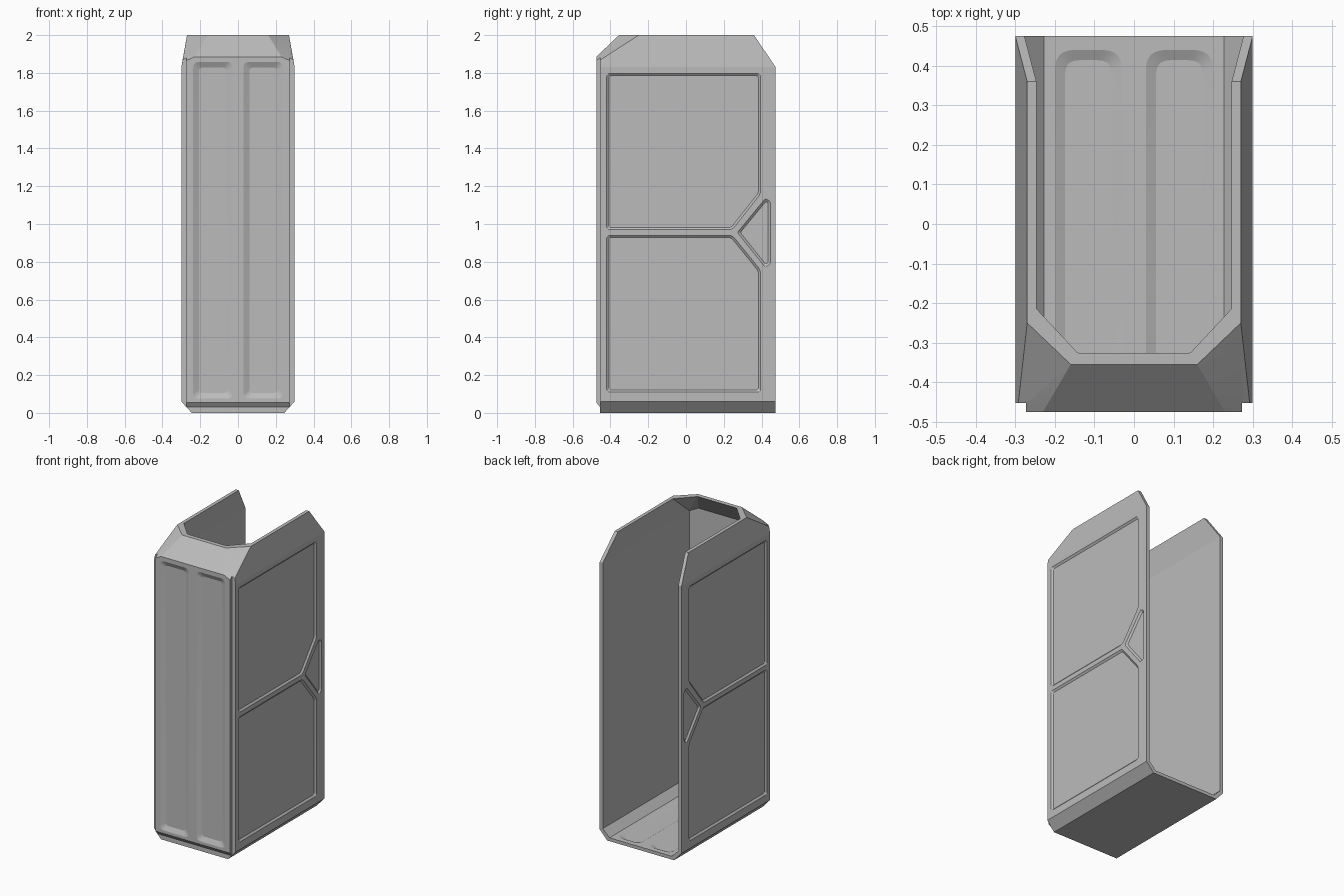
import bpy, bmesh
from math import radians
from mathutils import Vector

cube = bpy.data.objects.get("Cube")
if cube:
    bpy.data.objects.remove(cube, do_unlink=True)

grey = bpy.data.materials.new("light grey metal")
grey.use_nodes = True
colour = (0.5, 0.5, 0.5, 1)
grey.diffuse_color = colour
grey.node_tree.nodes["Principled BSDF"].inputs["Base Color"].default_value = colour


def hull(name, points):
    """Convex solid around the points."""
    bm = bmesh.new()
    for p in points:
        bm.verts.new(p)
    res = bmesh.ops.convex_hull(bm, input=bm.verts)
    loose = {g for g in res["geom_interior"] + res["geom_unused"] if isinstance(g, bmesh.types.BMVert)}
    bmesh.ops.delete(bm, geom=list(loose), context="VERTS")
    bmesh.ops.dissolve_limit(bm, angle_limit=radians(0.5), verts=bm.verts, edges=bm.edges)
    bmesh.ops.recalc_face_normals(bm, faces=bm.faces)
    mesh = bpy.data.meshes.new(name)
    bm.to_mesh(mesh)
    bm.free()
    mesh.materials.append(grey)
    ob = bpy.data.objects.new(name, mesh)
    bpy.context.collection.objects.link(ob)
    return ob


def both(points):
    return [(s * x, y, z) for s in (1, -1) for x, y, z in points]


def inset(poly, d):
    """Move a counter-clockwise outline inwards by d."""
    out = []
    for i, p in enumerate(poly):
        a = (p - poly[i - 1]).normalized()
        b = (poly[(i + 1) % len(poly)] - p).normalized()
        n1, n2 = Vector((-a.y, a.x)), Vector((-b.y, b.x))
        out.append(p + (n1 + n2) * d / (1 + n1.dot(n2)))
    return out


def rounded(poly, r, steps=6):
    out = []
    for i, p in enumerate(poly):
        a = p + (poly[i - 1] - p).normalized() * r
        b = p + (poly[(i + 1) % len(poly)] - p).normalized() * r
        for k in range(steps + 1):
            t = k / steps
            out.append(a * (1 - t) ** 2 + p * 2 * t * (1 - t) + b * t * t)
    return out


def carve(target, cutter):
    mod = target.modifiers.new("cut", "BOOLEAN")
    mod.operation = "DIFFERENCE"
    mod.solver = "EXACT"
    mod.object = cutter
    bpy.context.view_layer.objects.active = target
    bpy.ops.object.modifier_apply(modifier=mod.name)
    bpy.data.objects.remove(cutter, do_unlink=True)


def recess(target, outline, r, depth, slope, place):
    """Sunken panel with sloped edges; place(u, v, h) maps to space."""
    poly = [Vector(p) for p in outline]
    rim, base = rounded(poly, r), rounded(inset(poly, slope), r * 0.7)
    pts = [place(p.x, p.y, h) for h in (0, 0.015) for p in rim]
    pts += [place(p.x, p.y, -depth) for p in base]
    carve(target, hull("recess_cutter", pts))


def rect(u0, u1, v0, v1):
    return [(u0, v0), (u1, v0), (u1, v1), (u0, v1)]


# Outer casing with tapered top and chamfered underside
casing = hull("casing", both([
    (0.245, -0.475, 0), (0.245, 0.475, 0), (0.3, -0.475, 0.06), (0.3, 0.475, 0.06),
    (0.3, -0.475, 1.83), (0.3, 0.475, 1.83), (0.295, -0.475, 1.855), (0.23, -0.475, 1.885),
    (0.16, -0.355, 2), (0.27, -0.25, 2), (0.27, 0.36, 2)]))

# Hollow interior, open at the top and back
carve(casing, hull("interior_cutter", both([
    (0.228, -0.43, 0.022), (0.228, 0.6, 0.022), (0.277, -0.43, 0.07), (0.277, 0.6, 0.07),
    (0.277, -0.43, 1.83), (0.277, 0.6, 1.83), (0.21, -0.43, 1.865),
    (0.133, -0.314, 2.015), (0.244, -0.195, 2.015), (0.244, 0.6, 2.015)])))

# Stepped notches down both front corners
for s in (1, -1):
    carve(casing, hull("notch_cutter", [
        (s * x, y, z) for x in (0.273, 0.4) for y in (-0.6, -0.452) for z in (-0.1, 2.1)]))

# Undercut below the front
carve(casing, hull("undercut_cutter", both([
    (0.4, -0.6, -0.1), (0.4, -0.455, -0.1), (0.4, -0.455, 0.03),
    (0.4, -0.475, 0.055), (0.4, -0.6, 0.211)])))

# Sunken panels on both sides
side_panels = [
    [(-0.42, 0.97), (0.245, 0.97), (0.395, 1.16), (0.395, 1.797), (-0.42, 1.797)],
    [(-0.42, 0.11), (0.395, 0.11), (0.395, 0.755), (0.245, 0.94), (-0.42, 0.94)],
    [(0.272, 0.955), (0.42, 0.77), (0.447, 0.79), (0.447, 1.12), (0.42, 1.135)],
]
for s in (1, -1):
    for i, panel in enumerate(side_panels):
        recess(casing, panel, 0.012 if i == 2 else 0.02, 0.01, 0.012,
               lambda u, v, h, s=s: (s * (0.3 + h), u, v))

# Long shallow panels on the front and the floor
for s in (1, -1):
    recess(casing, rect(0.03, 0.237, 0.075, 1.858), 0.03, 0.015, 0.03,
           lambda u, v, h, s=s: (s * u, -0.475 - h, v))
    recess(casing, rect(0.03, 0.2, -0.38, 0.44), 0.05, 0.012, 0.026,
           lambda u, v, h, s=s: (s * u, v, 0.022 + h))

bpy.ops.object.select_all(action="DESELECT")
casing.select_set(True)
bpy.context.view_layer.objects.active = casing
bpy.ops.object.shade_smooth_by_angle(angle=radians(9))
